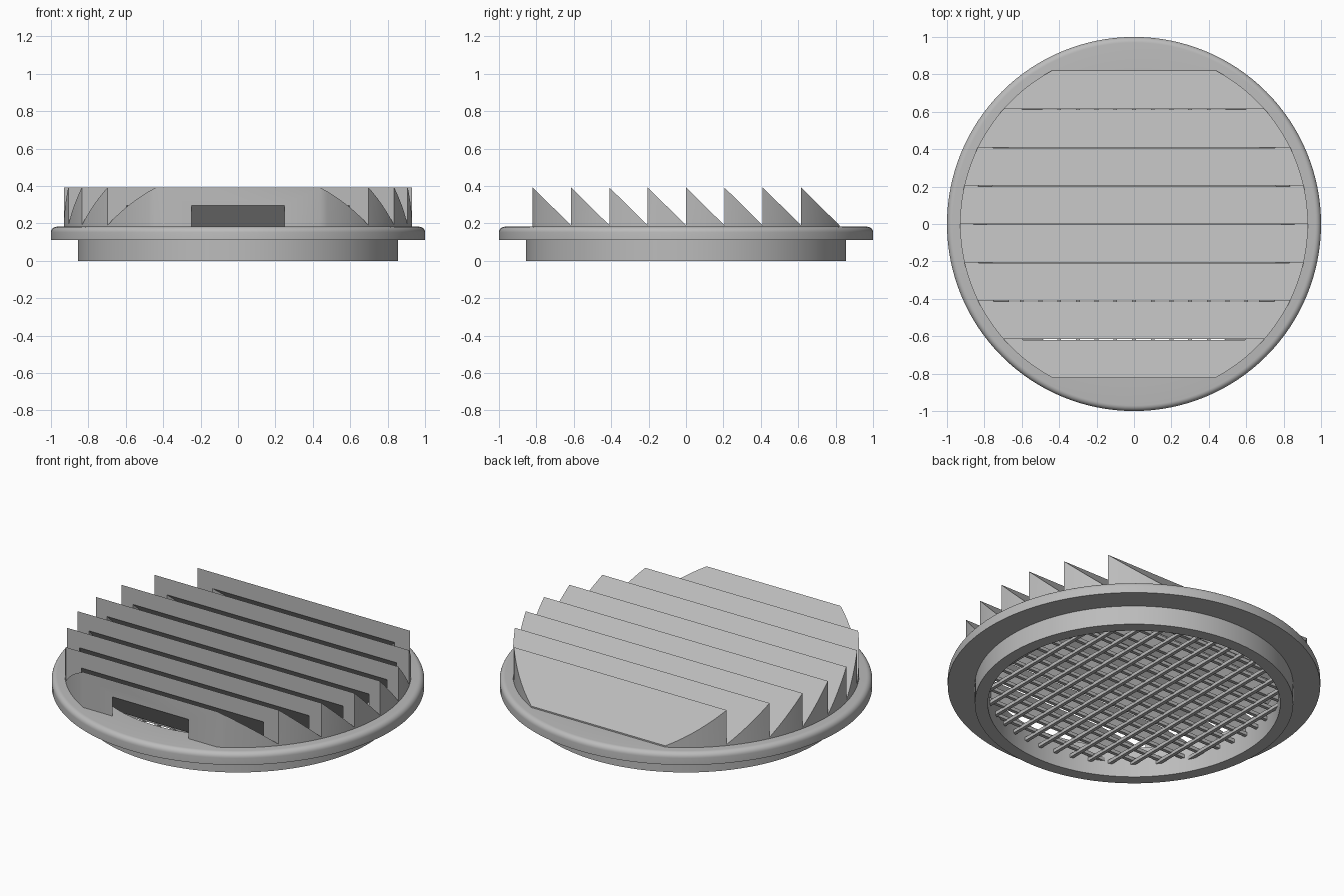
import bpy, bmesh, math

cube = bpy.data.objects.get("Cube")
if cube:
    bpy.data.objects.remove(cube, do_unlink=True)

# Single plastic colour
grey = bpy.data.materials.new("light_grey_plastic")
grey.use_nodes = True
grey.diffuse_color = (0.5, 0.5, 0.5, 1)
grey.node_tree.nodes["Principled BSDF"].inputs["Base Color"].default_value = (0.5, 0.5, 0.5, 1)

PITCH, TEETH, START = 0.205, 8, -0.82
TIP, VALLEY, LIP = 0.392, 0.19, 0.092
SEGMENTS = 128


def finish(name, bm):
    bmesh.ops.recalc_face_normals(bm, faces=bm.faces)
    mesh = bpy.data.meshes.new(name)
    bm.to_mesh(mesh)
    bm.free()
    mesh.materials.append(grey)
    obj = bpy.data.objects.new(name, mesh)
    bpy.context.collection.objects.link(obj)
    return obj


def smooth(obj):
    bpy.ops.object.select_all(action="DESELECT")
    obj.select_set(True)
    bpy.context.view_layer.objects.active = obj
    bpy.ops.object.shade_smooth_by_angle(angle=math.radians(30))


def sawtooth(name, base, drop, shift):
    """Row of ramps with upright fronts, extruded across x."""
    profile = [(START + shift, base)]
    for i in range(TEETH):
        y = START + i * PITCH + shift
        profile += [(y, TIP - drop), (y + PITCH, VALLEY - drop)]
    profile.append((START + TEETH * PITCH + shift, base))
    bm = bmesh.new()
    face = bm.faces.new([bm.verts.new((-1.1, y, z)) for y, z in profile])
    new = bmesh.ops.extrude_face_region(bm, geom=[face])["geom"]
    bmesh.ops.translate(bm, vec=(2.2, 0, 0),
                        verts=[v for v in new if isinstance(v, bmesh.types.BMVert)])
    return finish(name, bm)


def cylinder(name, radius):
    bm = bmesh.new()
    bmesh.ops.create_cone(bm, cap_ends=True, segments=SEGMENTS,
                          radius1=radius, radius2=radius, depth=3)
    return finish(name, bm)


def boolean(obj, cutter, operation):
    """Apply a boolean and throw the cutter away."""
    cutter.hide_render = True
    mod = obj.modifiers.new("cut", "BOOLEAN")
    mod.object, mod.operation, mod.solver = cutter, operation, "EXACT"
    graph = bpy.context.evaluated_depsgraph_get()
    mesh = bpy.data.meshes.new_from_object(obj.evaluated_get(graph))
    obj.modifiers.clear()
    obj.data = mesh
    bpy.data.objects.remove(cutter, do_unlink=True)


# Louvres: ramps trimmed to a disc, hollowed so each front has a slot
louvres = sawtooth("louvres", 0.112, 0, 0)
boolean(louvres, cylinder("louvre_trim", 0.93), "INTERSECT")
cavity = sawtooth("cavity", -0.1, LIP, -0.004)
boolean(cavity, cylinder("cavity_trim", 0.857), "INTERSECT")
boolean(louvres, cavity, "DIFFERENCE")
smooth(louvres)

# Flange and collar: one turned profile with a rounded rim
profile = [(0.785, 0), (0.855, 0), (0.855, 0.112), (1, 0.112)]
for i in range(7):
    a = math.radians(15 * i)
    profile.append((0.97 + 0.03 * math.cos(a), 0.152 + 0.03 * math.sin(a)))
profile.append((0.785, 0.182))
bm = bmesh.new()
verts = [bm.verts.new((r, 0, z)) for r, z in profile]
edges = [bm.edges.new((verts[i - 1], verts[i])) for i in range(len(verts))]
bmesh.ops.spin(bm, geom=verts + edges, cent=(0, 0, 0), axis=(0, 0, 1),
               angle=math.tau, steps=SEGMENTS)
bmesh.ops.remove_doubles(bm, verts=bm.verts, dist=0.0001)
smooth(finish("flange_and_collar", bm))

# Insect mesh: two crossing layers of square bars inside the collar
bm = bmesh.new()
for layer in range(2):
    for i in range(-7, 8):
        p = i * 0.1
        length = 2 * math.sqrt(0.8 ** 2 - p ** 2)
        bar = bmesh.ops.create_cube(bm, size=1)["verts"]
        size = (length, 0.02, 0.02) if layer else (0.02, length, 0.02)
        bmesh.ops.scale(bm, vec=size, verts=bar)
        spot = (0, p, 0.1) if layer else (p, 0, 0.085)
        bmesh.ops.translate(bm, vec=spot, verts=bar)
finish("insect_mesh", bm)
